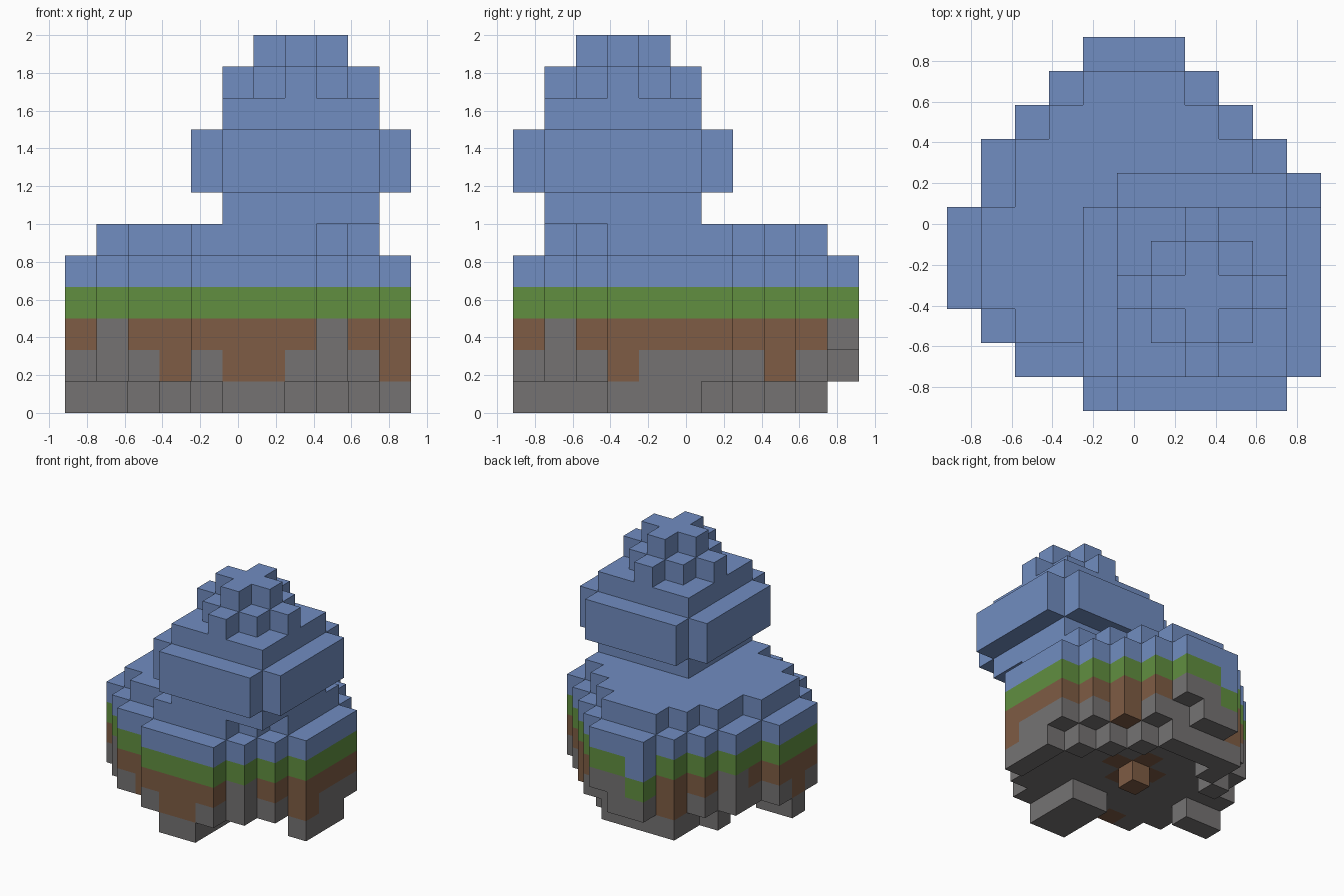
import bpy
import bmesh
import math
from mathutils import Vector

cube = bpy.data.objects.get("Cube")
if cube:
    bpy.data.objects.remove(cube, do_unlink=True)

UNIT = 1 / 6      # edge of one block
HALF = 5.5        # half of the grid, in blocks


def make_material(name, colour):
    mat = bpy.data.materials.new(name)
    mat.use_nodes = True
    mat.diffuse_color = (*colour, 1)
    bsdf = next(n for n in mat.node_tree.nodes if n.type == "BSDF_PRINCIPLED")
    bsdf.inputs["Base Color"].default_value = (*colour, 1)
    bsdf.inputs["Roughness"].default_value = 0.9
    return mat


snow = make_material("blue snow", (0.165, 0.266, 0.533))
grass = make_material("green grass", (0.12, 0.275, 0.051))
dirt = make_material("brown dirt", (0.209, 0.107, 0.058))
rock = make_material("grey rock", (0.178, 0.171, 0.171))

blocks = {}       # block position -> part name


def fill(part, xs, ys, zs):
    """Fill an inclusive range of blocks with one part."""
    for i in range(xs[0], xs[1] + 1):
        for j in range(ys[0], ys[1] + 1):
            for k in range(zs[0], zs[1] + 1):
                blocks[i, j, k] = part


def recolour(part, cells, layer):
    for i, j in cells:
        if (i, j, layer) in blocks:
            blocks[i, j, layer] = part


# Round island outline: first and last block of every row, front to back
rows = [(4, 7), (2, 8), (1, 9), (0, 10), (0, 10), (0, 10),
        (1, 10), (1, 9), (2, 8), (3, 7), (4, 6)]
island = {(i, j) for j, (a, b) in enumerate(rows) for i in range(a, b + 1)}
sides = [(1, 0), (-1, 0), (0, 1), (0, -1)]

# Island layers: rock, dirt, grass, snow, and a snow layer one block smaller
for i, j in island:
    for layer, part in enumerate(("rock", "dirt", "grass", "snow_cover"), 1):
        blocks[i, j, layer] = part
    if all((i + a, j + b) in island for a, b in sides):
        blocks[i, j, 5] = "snow_cover"

# Dirt patches low in the island
recolour("dirt", [(3, 1), (5, 0), (6, 0), (10, 3), (8, 8), (3, 9), (0, 4),
                  (5, 5)] + [(5 + a, 5 + b) for a, b in sides], 1)
# Rock columns reaching up to the grass
recolour("rock", [(1, 2), (8, 1), (1, 7), (5, 10), (6, 10)], 2)
# Dip in the ground at the back
recolour("grass", [(4, 10)], 2)
recolour("snow_cover", [(4, 10)], 3)
del blocks[6, 10, 1]

# Hanging rocks under the island
fill("rock", (5, 6), (0, 2), (0, 0))
fill("rock", (0, 1), (4, 4), (0, 0))
fill("rock", (10, 10), (3, 5), (0, 0))
fill("rock", (3, 6), (9, 9), (0, 0))
for i, j in [(9, 6), (8, 7), (7, 8), (3, 8), (2, 7)]:
    blocks[i, j, 0] = "rock"
blocks[5, 5, 0] = "dirt"

# Snowy tree crown: waist, wide belt, shoulder and stepped tip
CX, CY = 7, 3


def crown(rx, ry, z0, z1):
    fill("snow_crown", (CX - rx, CX + rx), (CY - ry, CY + ry), (z0, z1))


crown(2, 2, 6, 9)
for wide, narrow, z0, z1 in [(3, 2, 7, 8), (2, 0, 10, 10), (1, 0, 11, 11)]:
    crown(wide, narrow, z0, z1)
    crown(narrow, wide, z0, z1)
crown(1, 1, 10, 10)


def build_part(part, mat):
    """Make a mesh of the exposed block faces of one part."""
    bm = bmesh.new()
    for pos, owner in blocks.items():
        if owner != part:
            continue
        centre = Vector((pos[0] + 0.5 - HALF, pos[1] + 0.5 - HALF, pos[2] + 0.5))
        for axis in range(3):
            for sign in (-1, 1):
                n = Vector((0, 0, 0))
                n[axis] = sign
                if tuple(int(p + d) for p, d in zip(pos, n)) in blocks:
                    continue
                u = Vector((0, 0, 0))
                u[(axis + 1) % 3] = 1
                v = n.cross(u)
                corners = [centre + (n + u * a + v * b) / 2
                           for a, b in ((-1, -1), (1, -1), (1, 1), (-1, 1))]
                bm.faces.new([bm.verts.new(c * UNIT) for c in corners])
    bmesh.ops.remove_doubles(bm, verts=bm.verts, dist=UNIT / 100)
    bmesh.ops.dissolve_limit(bm, angle_limit=math.radians(1),
                             verts=bm.verts, edges=bm.edges)
    mesh = bpy.data.meshes.new(part)
    bm.to_mesh(mesh)
    bm.free()
    mesh.materials.append(mat)
    bpy.context.collection.objects.link(bpy.data.objects.new(part, mesh))


for part, mat in (("rock", rock), ("dirt", dirt), ("grass", grass),
                  ("snow_cover", snow), ("snow_crown", snow)):
    build_part(part, mat)
